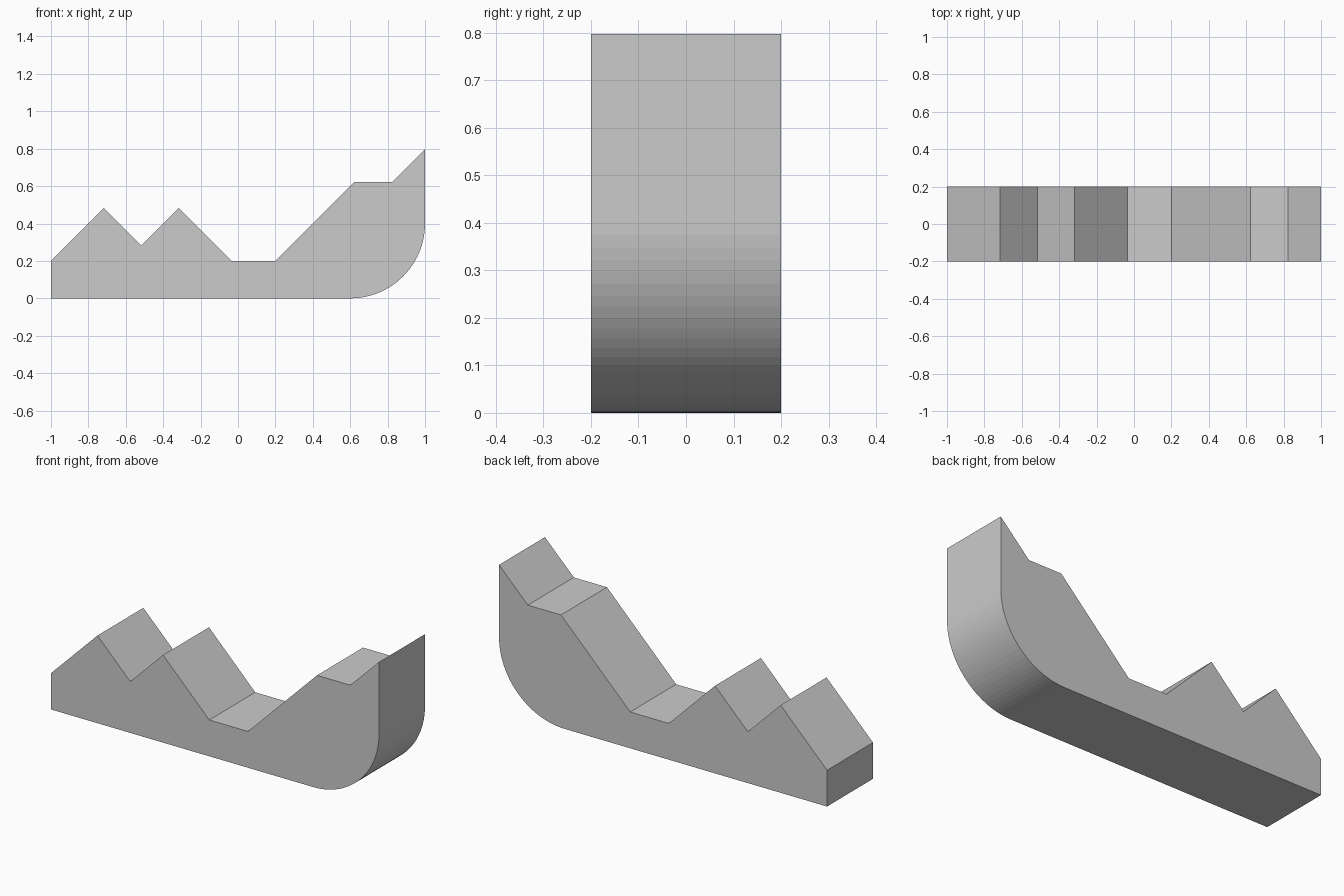
import bpy
import bmesh
from math import sin, cos, pi

if "Cube" in bpy.data.objects:
    bpy.data.objects.remove(bpy.data.objects["Cube"])

HALF_WIDTH = 0.2
RADIUS = 0.4
ARC_STEPS = 24

# Upper outline: two peaks, a flat seat, a long ramp, a step and the end tip
top = [(1, 0.797), (0.824, 0.622), (0.622, 0.622), (0.2, 0.2), (-0.035, 0.2),
       (-0.317, 0.483), (-0.517, 0.283), (-0.717, 0.483), (-1, 0.2)]

# Rounded lower corner, from the flat underside up to the end wall
arc = []
for i in range(ARC_STEPS + 1):
    a = pi / 2 * i / ARC_STEPS
    arc.append((1 - RADIUS + RADIUS * sin(a), RADIUS - RADIUS * cos(a)))

profile = [(-1, 0)] + arc + top

# Extrude the side profile across the width
bm = bmesh.new()
face = bm.faces.new([bm.verts.new((x, -HALF_WIDTH, z)) for x, z in profile])
ext = bmesh.ops.extrude_face_region(bm, geom=[face])
moved = [g for g in ext["geom"] if isinstance(g, bmesh.types.BMVert)]
bmesh.ops.translate(bm, verts=moved, vec=(0, 2 * HALF_WIDTH, 0))
bmesh.ops.recalc_face_normals(bm, faces=bm.faces)

mesh = bpy.data.meshes.new("stepped_block")
bm.to_mesh(mesh)
bm.free()
block = bpy.data.objects.new("stepped_block", mesh)
bpy.context.collection.objects.link(block)
